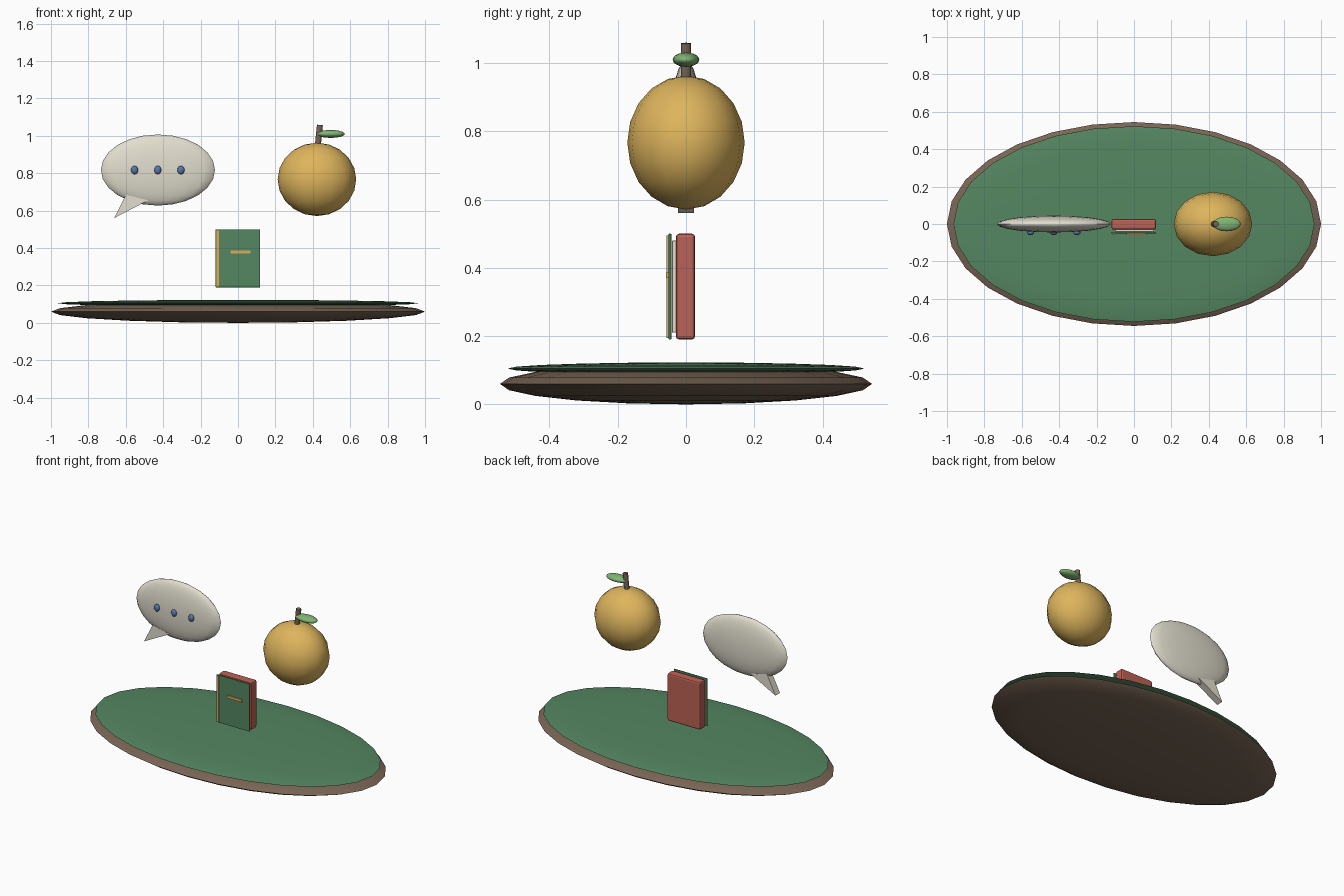
import bpy, bmesh, math
from mathutils import Matrix, Vector

if "Cube" in bpy.data.objects:
    bpy.data.objects.remove(bpy.data.objects["Cube"])


def material(name, rgb):
    m = bpy.data.materials.new(name)
    m.diffuse_color = (*rgb, 1)
    m.use_nodes = True
    m.node_tree.nodes["Principled BSDF"].inputs["Base Color"].default_value = m.diffuse_color
    return m


BROWN = material("brown", (0.19, 0.13, 0.09))
GREEN = material("green", (0.09, 0.24, 0.12))
LEAF = material("leaf_green", (0.22, 0.46, 0.17))
AMBER = material("amber", (0.73, 0.46, 0.11))
CREAM = material("cream", (0.76, 0.73, 0.62))
RED = material("red", (0.50, 0.12, 0.09))
GOLD = material("gold", (0.70, 0.42, 0.10))
BLUE = material("blue", (0.10, 0.19, 0.42))


def finish(name, bm, mat, smooth=None):
    bmesh.ops.recalc_face_normals(bm, faces=bm.faces)
    me = bpy.data.meshes.new(name)
    bm.to_mesh(me)
    bm.free()
    me.materials.append(mat)
    ob = bpy.data.objects.new(name, me)
    bpy.context.collection.objects.link(ob)
    if smooth:
        bpy.ops.object.select_all(action='DESELECT')
        bpy.context.view_layer.objects.active = ob
        ob.select_set(True)
        bpy.ops.object.shade_smooth_by_angle(angle=math.radians(smooth))
    return ob


def ellipsoid(name, centre, radii, mat, seg=16, rings=10, tilt=0):
    bm = bmesh.new()
    m = (Matrix.Translation(centre) @ Matrix.Rotation(tilt, 4, 'Y')
         @ Matrix.Diagonal((*radii, 1)))
    bmesh.ops.create_uvsphere(bm, u_segments=seg, v_segments=rings, radius=1, matrix=m)
    return finish(name, bm, mat, 60)


def box(name, lo, hi, mat, bevel=0.0):
    lo, hi = Vector(lo), Vector(hi)
    bm = bmesh.new()
    m = Matrix.Translation((lo + hi) / 2) @ Matrix.Diagonal((*(hi - lo), 1))
    bmesh.ops.create_cube(bm, size=1, matrix=m)
    ob = finish(name, bm, mat)
    if bevel:
        mod = ob.modifiers.new("bevel", 'BEVEL')
        mod.width, mod.segments = bevel, 2
    return ob


# Oval base with a grassy top
ellipsoid("base", (0, 0, 0.06), (1.0, 0.545, 0.06), BROWN, 28, 10)
ellipsoid("base_top", (0, 0, 0.105), (0.965, 0.523, 0.018), GREEN, 28, 10)

# Book: back block, pages, cover, spine strip and clasp
box("book_block", (-0.12, -0.03, 0.19), (0.118, 0.027, 0.5), RED, 0.01)
box("book_pages", (-0.10, -0.041, 0.21), (0.108, -0.025, 0.48), CREAM, 0.003)
box("book_cover", (-0.12, -0.051, 0.19), (0.118, -0.043, 0.5), GREEN, 0.002)
box("book_spine_strip", (-0.116, -0.057, 0.195), (-0.101, -0.052, 0.495), GOLD)
box("book_label_bar", (-0.04, -0.058, 0.37), (0.066, -0.052, 0.387), GOLD)

# Fruit with stem and leaf
ellipsoid("fruit", (0.422, 0, 0.767), (0.21, 0.172, 0.196), AMBER, 16, 10)
bm = bmesh.new()
a, b = Vector((0.426, 0, 0.94)), Vector((0.438, 0, 1.058))
rot = (b - a).to_track_quat('Z', 'Y').to_matrix().to_4x4()
bmesh.ops.create_cone(bm, cap_ends=True, segments=10, radius1=0.016, radius2=0.016,
                      depth=(b - a).length, matrix=Matrix.Translation((a + b) / 2) @ rot)
finish("fruit_stem", bm, BROWN, 40)
ellipsoid("fruit_leaf", (0.495, 0, 1.01), (0.076, 0.039, 0.021), LEAF, 16, 10)

# Speech bubble with wedge tail and three dots
ellipsoid("bubble", (-0.428, 0, 0.817), (0.305, 0.045, 0.19), CREAM, 20, 12)
bm = bmesh.new()
f = bm.faces.new([bm.verts.new((x, -0.023, z))
                  for x, z in ((-0.6, 0.685), (-0.48, 0.655), (-0.662, 0.56))])
ext = bmesh.ops.extrude_face_region(bm, geom=[f], use_keep_orig=True)
bmesh.ops.translate(bm, vec=(0, 0.046, 0),
                    verts=[v for v in ext["geom"] if isinstance(v, bmesh.types.BMVert)])
finish("bubble_tail", bm, CREAM)
for i in range(3):
    ellipsoid(f"bubble_dot_{i + 1}", (-0.553 + 0.124 * i, -0.046, 0.817),
              (0.019, 0.014, 0.023), BLUE, 12, 8)
